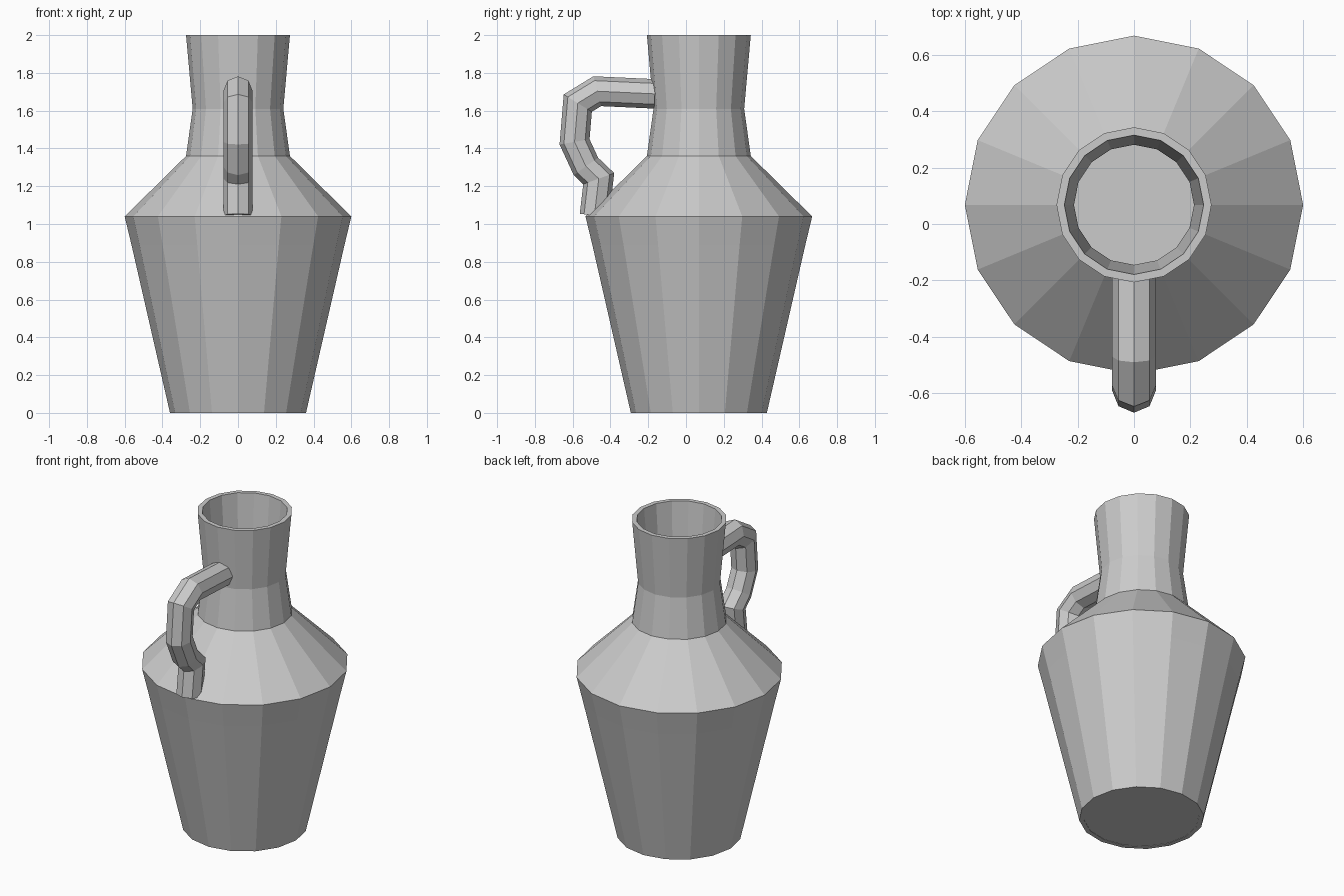
import bpy, bmesh
from math import sin, cos, tau
from mathutils import Vector

if "Cube" in bpy.data.objects:
    bpy.data.objects.remove(bpy.data.objects["Cube"])

CY = 0.068      # the vessel sits slightly back, the handle reaches forward
SIDES = 16


def finish(name, bm, recalc=True):
    if recalc:
        bmesh.ops.recalc_face_normals(bm, faces=bm.faces)
    me = bpy.data.meshes.new(name)
    bm.to_mesh(me)
    bm.free()
    ob = bpy.data.objects.new(name, me)
    bpy.context.collection.objects.link(ob)
    return ob


def bridge(bm, a, b):
    n = len(a)
    for i in range(n):
        j = (i + 1) % n
        bm.faces.new((a[i], a[j], b[j], b[i]))


# Jug wall: outer profile up, over the rim, down the inside, closed at the foot
outer = [(0.36, 0), (0.564, 0.89), (0.60, 1.04), (0.275, 1.36), (0.24, 1.61), (0.275, 2.0)]
inner = [(0.247, 2.0), (0.213, 1.61), (0.246, 1.348), (0.566, 1.03), (0.534, 0.89), (0.332, 0)]
bm = bmesh.new()
rings = [[bm.verts.new((r * cos(tau * i / SIDES), CY + r * sin(tau * i / SIDES), z))
          for i in range(SIDES)] for r, z in outer + inner]
for k in range(len(rings)):
    bridge(bm, rings[k], rings[(k + 1) % len(rings)])
finish("jug_wall", bm)

# Floor: a single flat disc inside the foot
bm = bmesh.new()
bm.faces.new([bm.verts.new((0.332 * cos(tau * i / SIDES), CY + 0.332 * sin(tau * i / SIDES), 0.002))
              for i in range(SIDES)])
finish("jug_floor", bm, recalc=False)

# Handle: octagonal tube swept along a path in the YZ plane with mitred joints
path = [Vector((0, y, z)) for y, z in
        [(-0.165, 1.689), (-0.47, 1.703), (-0.573, 1.64), (-0.59, 1.435),
         (-0.53, 1.305), (-0.462, 1.24), (-0.485, 1.045)]]
R = 0.078
bm = bmesh.new()
rings = []
for k, p in enumerate(path):
    d_in = (p - path[k - 1]).normalized() if k else (path[1] - p).normalized()
    d_out = (path[k + 1] - p).normalized() if k < len(path) - 1 else d_in
    t = (d_in + d_out).normalized()
    side = Vector((1, 0, 0))
    up = side.cross(t) / t.dot(d_in)
    rings.append([bm.verts.new(p + R * (cos(tau * i / 8) * side + sin(tau * i / 8) * up))
                  for i in range(8)])
for a, b in zip(rings, rings[1:]):
    bridge(bm, a, b)
bm.faces.new(rings[0])
bm.faces.new(rings[-1])
finish("handle", bm)
